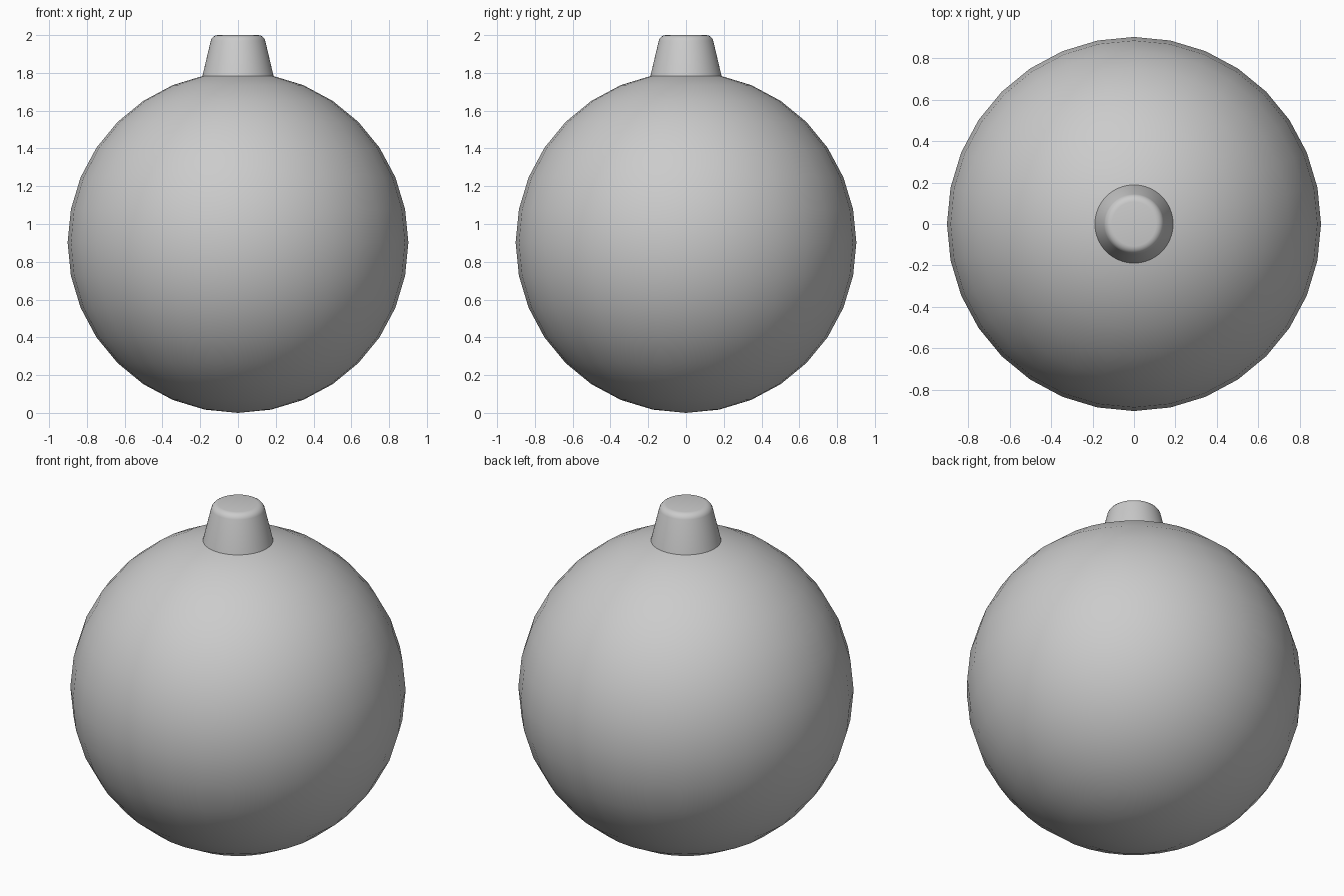
import bpy, math

if "Cube" in bpy.data.objects:
    bpy.data.objects.remove(bpy.data.objects["Cube"])

# Round body
bpy.ops.mesh.primitive_uv_sphere_add(segments=32, ring_count=16, radius=0.902, location=(0, 0, 0.902))
body = bpy.context.object
body.name = "round_body"
bpy.ops.object.shade_smooth()

# Tapered stub on top, with a rounded rim; its base sits just inside the body
base_z, top_z = 1.76, 2.0
bpy.ops.mesh.primitive_cone_add(vertices=64, radius1=0.194, radius2=0.137,
                                depth=top_z - base_z, location=(0, 0, (top_z + base_z) / 2))
stub = bpy.context.object
stub.name = "top_stub"
bevel = stub.modifiers.new("rim", 'BEVEL')
bevel.width = 0.03
bevel.segments = 4
bevel.limit_method = 'WEIGHT'
weights = stub.data.attributes.new("bevel_weight_edge", 'FLOAT', 'EDGE')
for e in stub.data.edges:
    on_rim = all(stub.data.vertices[v].co.z > 0 for v in e.vertices)
    weights.data[e.index].value = 1.0 if on_rim else 0.0
bpy.ops.object.modifier_apply(modifier="rim")
bpy.ops.object.shade_smooth_by_angle(angle=math.radians(40))
